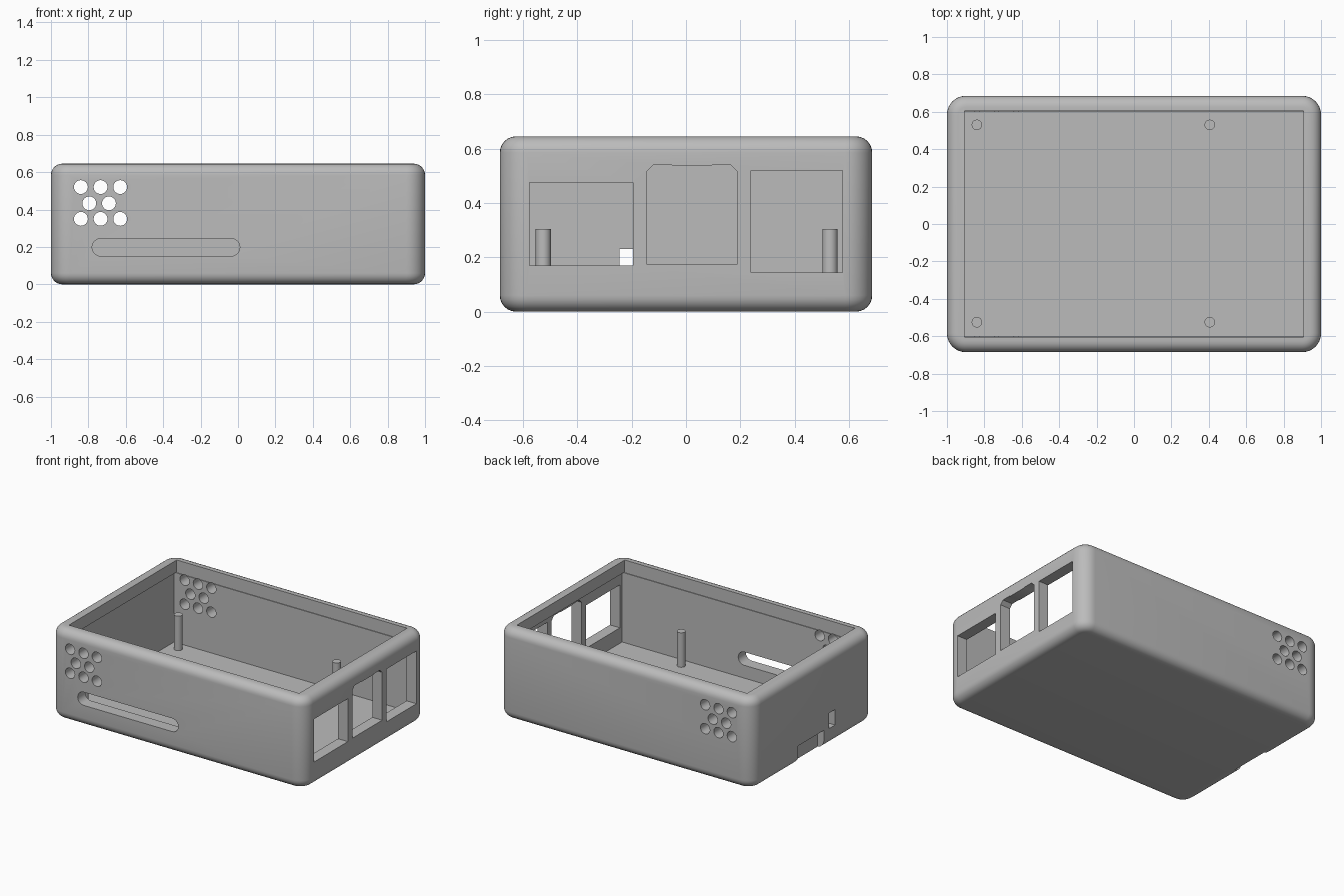
import bpy, bmesh
from math import sin, cos, pi
from mathutils import Vector

old = bpy.data.objects.get("Cube")
if old:
    bpy.data.objects.remove(old, do_unlink=True)

grey = bpy.data.materials.new("plain grey")
grey.use_nodes = True
grey.diffuse_color = (0.5, 0.5, 0.5, 1)
grey.node_tree.nodes["Principled BSDF"].inputs["Base Color"].default_value = (0.5, 0.5, 0.5, 1)


def finish(name, bm):
    bmesh.ops.recalc_face_normals(bm, faces=bm.faces)
    mesh = bpy.data.meshes.new(name)
    bm.to_mesh(mesh)
    bm.free()
    mesh.materials.append(grey)
    obj = bpy.data.objects.new(name, mesh)
    bpy.context.collection.objects.link(obj)
    return obj


def select(obj):
    bpy.ops.object.select_all(action='DESELECT')
    obj.select_set(True)
    bpy.context.view_layer.objects.active = obj


def prism(name, points, axis, start, end):
    """Extrude a flat outline along one axis."""
    place = {'x': lambda p: (start, p[0], p[1]),
             'y': lambda p: (p[0], start, p[1]),
             'z': lambda p: (p[0], p[1], start)}[axis]
    bm = bmesh.new()
    face = bm.faces.new([bm.verts.new(place(p)) for p in points])
    side = bmesh.ops.extrude_face_region(bm, geom=[face])["geom"]
    step = Vector([(end - start) * (axis == a) for a in "xyz"])
    bmesh.ops.translate(bm, verts=[v for v in side if isinstance(v, bmesh.types.BMVert)], vec=step)
    return finish(name, bm)


def rect(a, b, c, d):
    return [(a, c), (b, c), (b, d), (a, d)]


def stadium(a, b, z, r, n=12):
    """Round-ended outline; a == b gives a circle."""
    pts = []
    for centre, turn in ((b, -pi / 2), (a, pi / 2)):
        count = n if a == b else n + 1
        pts += [(centre + r * cos(turn + pi * i / n), z + r * sin(turn + pi * i / n)) for i in range(count)]
    return pts


# Rounded outer block
W, D, H = 1.0, 0.685, 0.645
bm = bmesh.new()
bmesh.ops.create_cube(bm, size=1)
for v in bm.verts:
    v.co = (v.co.x * 2 * W, v.co.y * 2 * D, (v.co.z + 0.5) * H)
upright = [e for e in bm.edges if abs(e.verts[0].co.z - e.verts[1].co.z) > 0.1]
bmesh.ops.bevel(bm, geom=upright, offset=0.1, segments=8, profile=0.5, affect='EDGES')
rims = [e for e in bm.edges if abs(e.verts[0].co.z - e.verts[1].co.z) < 0.01]
bmesh.ops.bevel(bm, geom=rims, offset=0.06, segments=6, profile=0.5, affect='EDGES')
body = finish("case_body", bm)

# Cavity, with a shallow lip around the opening
cutters = [
    prism("cavity", rect(-0.922, 0.922, -0.6, 0.6), 'z', 0.06, 0.56),
    prism("lip_opening", rect(-0.905, 0.905, -0.605, 0.605), 'z', 0.555, 0.8),
]

# Port windows in the +x wall
middle = [(-0.145, 0.175), (0.19, 0.175), (0.19, 0.515), (0.165, 0.54),
          (0.1, 0.54), (0.09, 0.536), (-0.045, 0.536), (-0.055, 0.54), (-0.12, 0.54), (-0.145, 0.515)]
for outline in (rect(-0.575, -0.195, 0.17, 0.475), middle, rect(0.24, 0.575, 0.145, 0.52)):
    cutters.append(prism("port_window", outline, 'x', 0.8, 1.2))

# Card notch and small slot in the -x wall
cutters.append(prism("card_notch", rect(-0.12, 0.17, -0.1, 0.13), 'x', -1.2, -0.95))
cutters.append(prism("small_slot", rect(-0.245, -0.175, 0.12, 0.23), 'x', -1.2, -0.8))

# Long slot in the front, vent holes through front and back
cutters.append(prism("front_slot", stadium(-0.733, -0.037, 0.198, 0.047), 'y', -0.9, -0.5))
for z, row in ((0.52, (-0.84, -0.735, -0.63)), (0.433, (-0.795, -0.69)), (0.35, (-0.84, -0.735, -0.63))):
    for x in row:
        cutters.append(prism("vent_hole", stadium(x, x, z, 0.037), 'y', -0.9, 0.9))

for cutter in cutters:
    cutter.hide_render = True
    select(body)
    mod = body.modifiers.new("cut", 'BOOLEAN')
    mod.operation = 'DIFFERENCE'
    mod.solver = 'EXACT'
    mod.object = cutter
    bpy.ops.object.modifier_apply(modifier=mod.name)
    bpy.data.objects.remove(cutter, do_unlink=True)
select(body)
bpy.ops.object.shade_smooth_by_angle(angle=0.6)

# Board mounting pegs
for x in (-0.84, 0.405):
    for y in (-0.525, 0.53):
        peg = prism("mounting_peg", stadium(x, x, y, 0.028), 'z', 0.05, 0.305)
        select(peg)
        bpy.ops.object.shade_smooth_by_angle(angle=0.6)
